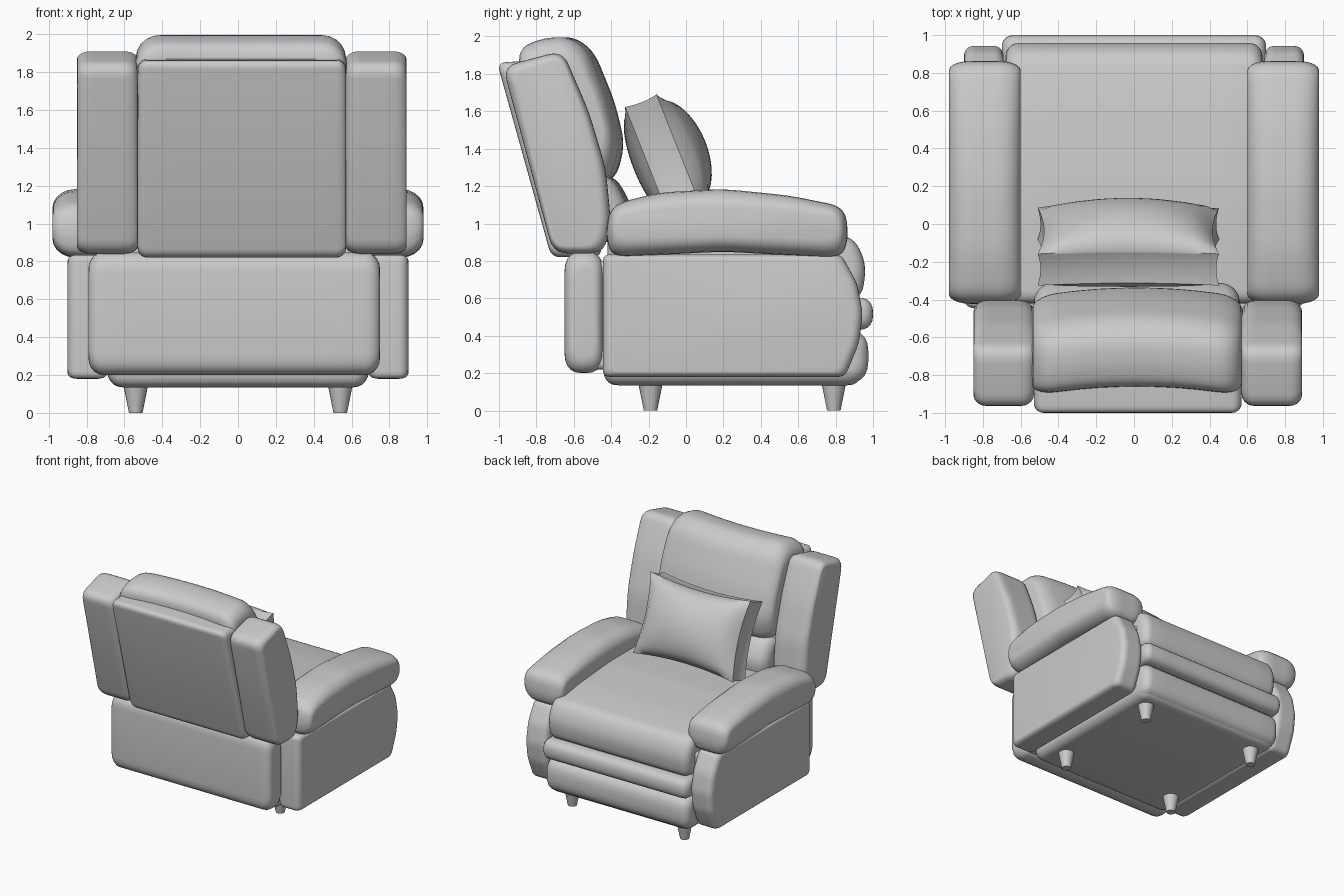
import bpy, bmesh, math
from mathutils import Vector

if "Cube" in bpy.data.objects:
    bpy.data.objects.remove(bpy.data.objects["Cube"])


def finish(name, bm, angle=40):
    bmesh.ops.recalc_face_normals(bm, faces=bm.faces)
    me = bpy.data.meshes.new(name)
    bm.to_mesh(me)
    bm.free()
    ob = bpy.data.objects.new(name, me)
    bpy.context.collection.objects.link(ob)
    bpy.ops.object.select_all(action='DESELECT')
    ob.select_set(True)
    bpy.context.view_layer.objects.active = ob
    bpy.ops.object.shade_smooth_by_angle(angle=math.radians(angle))
    return ob


def rounded(points, r, steps=5):
    """Round the corners of a closed (y, z) outline."""
    out, n = [], len(points)
    for i in range(n):
        p = Vector(points[i])
        a, b = Vector(points[i - 1]) - p, Vector(points[(i + 1) % n]) - p
        s = p + a.normalized() * min(r, a.length * 0.45)
        e = p + b.normalized() * min(r, b.length * 0.45)
        for k in range(steps + 1):
            t = k / steps
            out.append(s * (1 - t) ** 2 + p * 2 * t * (1 - t) + e * t * t)
    return out


def padded(name, outline, x0, x1, r=0.08, end=0.06, inset=None, bow=0.0):
    """Loft a (y, z) outline along x with rounded ends; bow pushes the middle to +y."""
    iy, iz = inset or (end, end)
    ring = rounded(outline, r)
    ys, zs = [p.x for p in ring], [p.y for p in ring]
    cy, cz = (min(ys) + max(ys)) / 2, (min(zs) + max(zs)) / 2
    hy, hz = (max(ys) - min(ys)) / 2, (max(zs) - min(zs)) / 2
    arc = [math.pi / 2 * k / 5 for k in range(6)]
    stations = [(x0 + end * (1 - math.sin(a)), 1 - math.cos(a)) for a in arc]
    stations = [(x0 + end * (1 - math.cos(a)), 1 - math.sin(a)) for a in arc]
    stations += [(x0 + end + (x1 - x0 - 2 * end) * k / 8, 0) for k in range(1, 8)]
    stations += [(x1 - end * (1 - math.cos(a)), 1 - math.sin(a)) for a in reversed(arc)]
    bm = bmesh.new()
    loops = []
    for x, d in stations:
        u = 2 * (x - x0) / (x1 - x0) - 1
        sy, sz = 1 - d * iy / hy, 1 - d * iz / hz
        loops.append([bm.verts.new((x, cy + (p.x - cy) * sy - bow * u * u,
                                    cz + (p.y - cz) * sz)) for p in ring])
    n = len(ring)
    for a, b in zip(loops, loops[1:]):
        for i in range(n):
            bm.faces.new((a[i], a[(i + 1) % n], b[(i + 1) % n], b[i]))
    bm.faces.new(loops[0])
    bm.faces.new(loops[-1])
    return finish(name, bm)


def rect(y0, y1, z0, z1):
    return [(y0, z0), (y1, z0), (y1, z1), (y0, z1)]


# Base and hidden inner body
padded("base", rect(-0.44, 0.94, 0.135, 0.32), -0.69, 0.69, 0.08, 0.08)
padded("body", rect(-0.5, 0.85, 0.22, 0.8), -0.71, 0.71, 0.03, 0.03)

# Footrest cushions and seat
padded("footrest_cushion", rect(0.7, 0.975, 0.145, 0.435), -0.69, 0.69, 0.12, 0.07)
padded("footrest_roll", rect(0.7, 1.0, 0.43, 0.605), -0.7, 0.7, 0.085, 0.06)
padded("seat", [(-0.42, 0.6), (0.94, 0.6), (0.965, 0.78), (0.9, 0.925), (0.6, 0.97),
                (0.2, 1.0), (-0.42, 1.0)], -0.68, 0.68, 0.07, 0.07)

# Lower back panel
padded("lower_back_panel", rect(-0.65, -0.44, 0.2, 0.85), -0.79, 0.75, 0.11, 0.08, (0.05, 0.09))

# Reclined back: shell, head cushion, lumbar cushion
padded("back_shell", [(-0.72, 0.82), (-0.45, 0.82), (-0.5, 1.3), (-0.68, 1.88), (-1.01, 1.86)],
       -0.53, 0.57, 0.05, 0.05)
padded("head_cushion", [(-0.86, 1.8), (-0.86, 1.94), (-0.74, 1.99), (-0.6, 2.0), (-0.49, 1.92),
                        (-0.38, 1.65), (-0.325, 1.42), (-0.38, 1.22), (-0.62, 1.22)],
       -0.54, 0.57, 0.09, 0.13, (0.06, 0.12), bow=0.05)
padded("lumbar_cushion", [(-0.6, 0.9), (-0.32, 0.9), (-0.28, 1.08), (-0.38, 1.26), (-0.6, 1.26)],
       -0.53, 0.56, 0.08, 0.09, bow=0.03)

# Mirrored parts: wings, arms, side panels
wing = [(-0.71, 0.84), (-0.44, 0.84), (-0.4, 1.0), (-0.43, 1.3), (-0.52, 1.6),
        (-0.66, 1.925), (-0.98, 1.84)]
arm = [(-0.4, 0.82), (0.2, 0.85), (0.83, 0.815), (0.87, 0.92), (0.85, 1.09), (0.55, 1.15),
       (0.2, 1.185), (-0.15, 1.165), (-0.4, 1.1), (-0.43, 0.95)]
side = [(-0.445, 0.18), (0.85, 0.18), (0.925, 0.36), (0.945, 0.52), (0.915, 0.68),
        (0.83, 0.835), (-0.445, 0.835)]
for s, tag in ((-1, "left"), (1, "right")):
    def span(a, b, shift=0.0):
        return sorted((s * a + shift, s * b + shift))
    padded(tag + "_wing", wing, *span(0.55, 0.87, 0.02), 0.08, 0.07, (0.06, 0.04))
    padded(tag + "_arm", arm, *span(0.6, 0.98), 0.09, 0.12, (0.05, 0.1))
    padded(tag + "_side_panel", side, *span(0.69, 0.9), 0.04, 0.05, (0.05, 0.03))

# Throw pillow: box edged, bulging front, pinched sides
bm = bmesh.new()
bmesh.ops.create_cube(bm, size=2)
bmesh.ops.subdivide_edges(bm, edges=bm.edges[:], cuts=15, use_grid_fill=True)
centre = Vector((-0.03, -0.12, 1.35))
up, out = Vector((0, -0.37, 0.93)), Vector((0, 0.93, 0.37))
for v in bm.verts:
    a, b, c = v.co
    bulge = (max(0, 1 - a * a) * max(0, 1 - b * b)) ** 0.55
    depth = 0.09 * c
    if c > 0.999:
        depth += 0.15 * bulge
    elif c < -0.999:
        depth -= 0.08 * bulge
    groove = 1 - 0.03 * (1 - c * c)
    px = 0.48 * a * (1 - 0.07 * (1 - b * b)) * groove
    pz = 0.33 * b * (1 - 0.11 * (1 - a * a)) * groove
    v.co = centre + Vector((px, 0, 0)) + up * pz + out * depth
finish("throw_pillow", bm, 50)

# Tapered legs
for x in (-0.54, 0.54):
    for y in (-0.19, 0.79):
        bpy.ops.mesh.primitive_cone_add(vertices=20, radius1=0.036, radius2=0.066, depth=0.15,
                                        location=(x, y, 0.075))
        bpy.context.object.name = "leg"
        bpy.ops.object.shade_smooth_by_angle(angle=math.radians(40))
